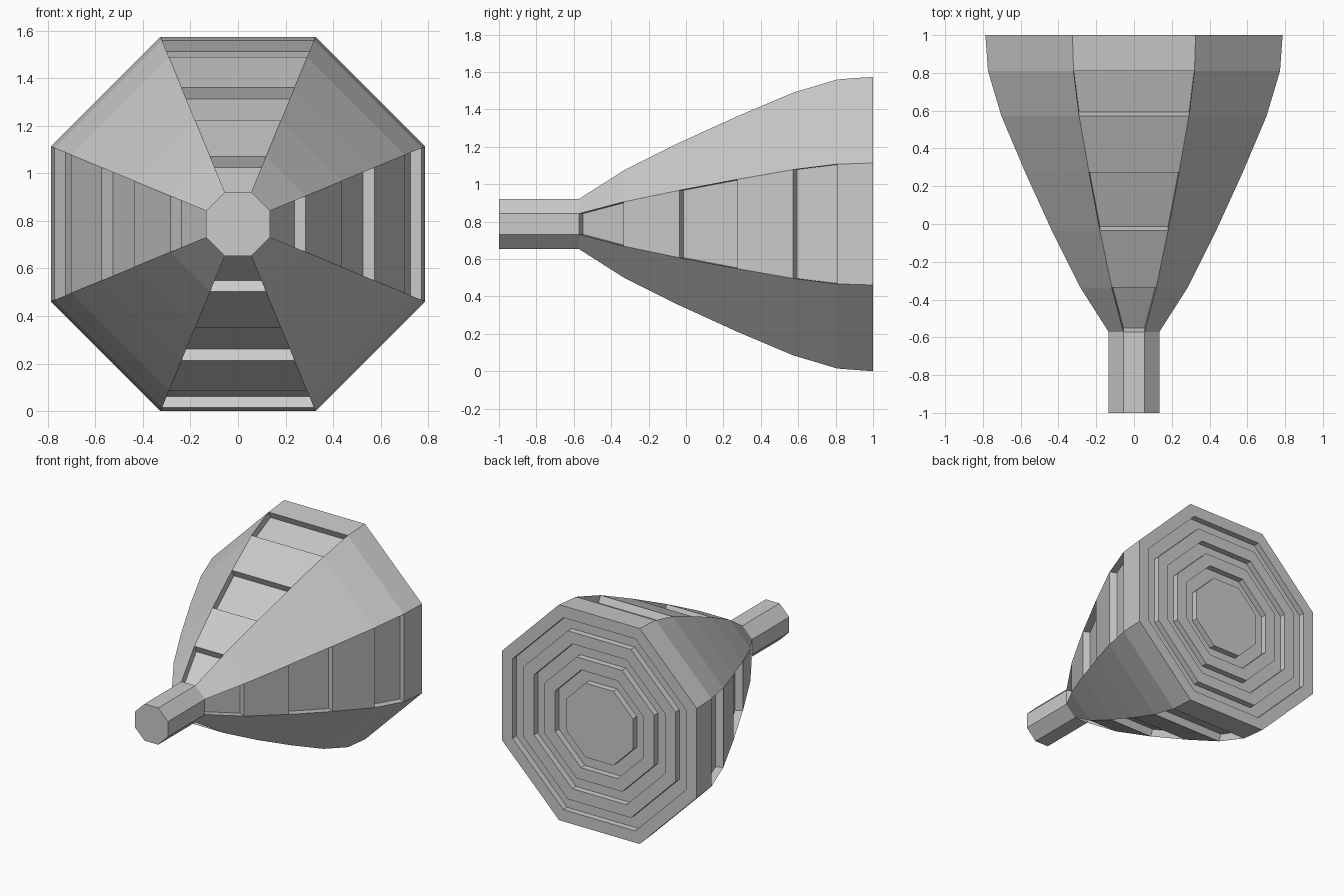
import bpy, bmesh, math

SIDES = 8
CENTRE_Z = 0.787
STEP = math.tau / SIDES

cube = bpy.data.objects.get("Cube")
if cube:
    bpy.data.objects.remove(cube, do_unlink=True)

grey = bpy.data.materials.new("plain grey")
grey.use_nodes = True
colour = (0.6, 0.6, 0.6, 1)
grey.diffuse_color = colour
grey.node_tree.nodes["Principled BSDF"].inputs["Base Color"].default_value = colour


def ring(bm, y, apothem):
    """Flat-topped octagon across the long axis."""
    r = apothem / math.cos(STEP / 2)
    return [bm.verts.new((r * math.cos((i - 0.5) * STEP), y,
                          CENTRE_Z + r * math.sin((i - 0.5) * STEP)))
            for i in range(SIDES)]


def recess(bm, quad, direction, depth, slide):
    """Sunken panel: floor moved inward and back, joined by four walls."""
    floor = [bm.verts.new((v.co.x - depth * math.cos(direction),
                           v.co.y + slide,
                           v.co.z - depth * math.sin(direction))) for v in quad]
    bm.faces.new(floor)
    for k in range(4):
        n = (k + 1) % 4
        bm.faces.new((quad[k], quad[n], floor[n], floor[k]))


def loft(name, profile, recessed=(), cap_front=False, cap_back=False):
    """Octagonal skin through (y, apothem) pairs."""
    bm = bmesh.new()
    rings = [ring(bm, y, a) for y, a in profile]
    for j in range(len(rings) - 1):
        lo, hi = rings[j], rings[j + 1]
        for i in range(SIDES):
            n = (i + 1) % SIDES
            quad = (lo[i], hi[i], hi[n], lo[n])
            # only the top, bottom and two side faces carry sunken panels
            if j in recessed and i % 2 == 0:
                recess(bm, quad, i * STEP, 0.048, 0.022)
            else:
                bm.faces.new(quad)
    if cap_front:
        bm.faces.new(rings[0])
    if cap_back:
        bm.faces.new(rings[-1][::-1])
    mesh = bpy.data.meshes.new(name)
    bm.to_mesh(mesh)
    bm.free()
    mesh.materials.append(grey)
    obj = bpy.data.objects.new(name, mesh)
    bpy.context.collection.objects.link(obj)
    return obj


# Slim front stem
loft("stem", [(-1, 0.134), (-0.572, 0.134)], cap_front=True)

# Flared body with alternating sunken panels
loft("flared_body",
     [(-0.572, 0.134), (-0.335, 0.285), (-0.035, 0.435), (0.272, 0.575),
      (0.572, 0.702), (0.81, 0.773), (1, 0.787)],
     recessed=(0, 2, 4))

# Back plate with three concentric grooves
width, depth = 0.086, 0.045
back = [(1, 0.787)]
for g in range(3):
    outer = 0.787 - width * (2 * g + 1)
    inner = outer - width
    back += [(1, outer), (1 - depth, outer), (1 - depth, inner), (1, inner)]
loft("grooved_back_plate", back, cap_back=True)
